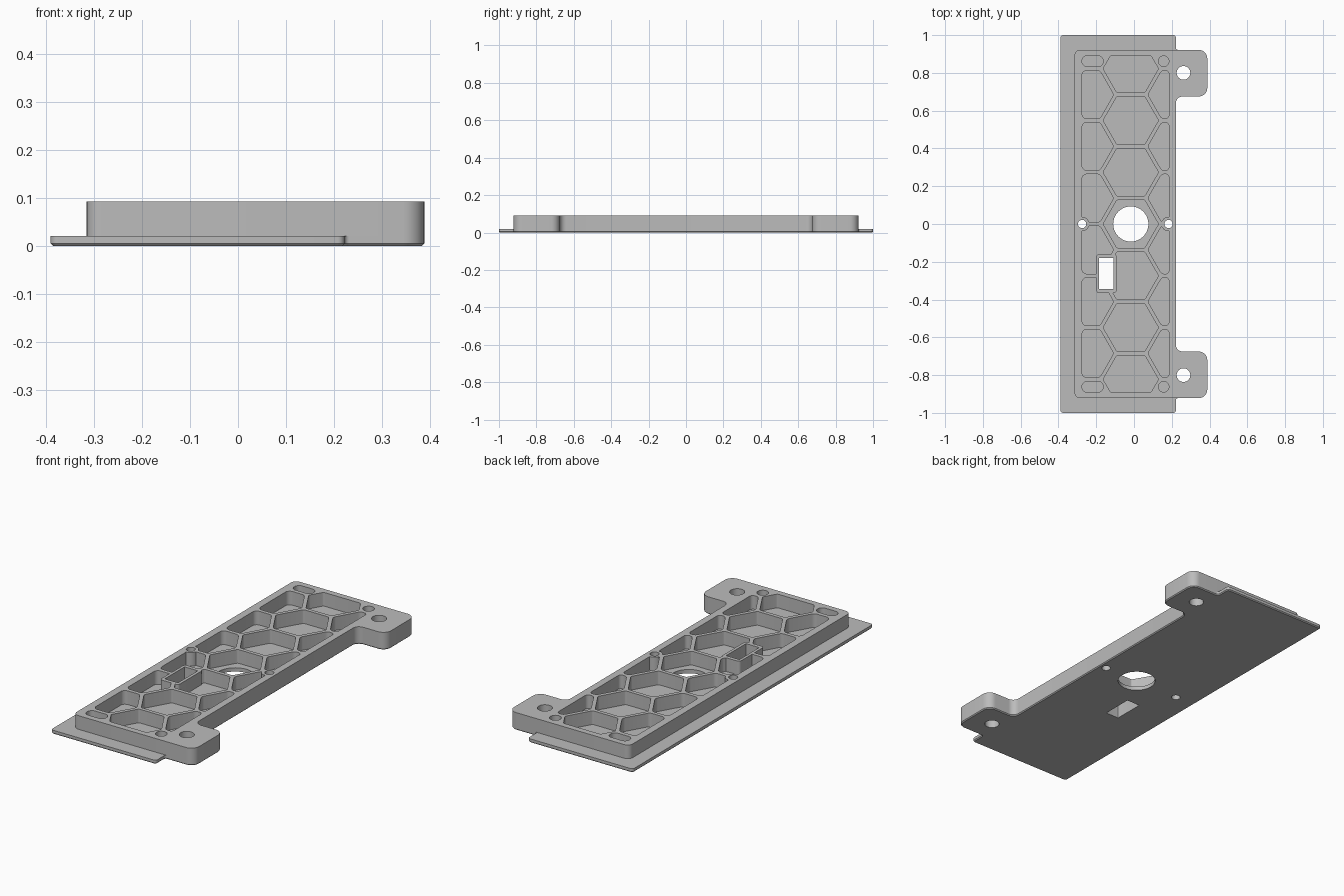
import bpy, bmesh, math
from mathutils import Vector

if "Cube" in bpy.data.objects:
    bpy.data.objects.remove(bpy.data.objects["Cube"])

FLOOR, TOP = 0.02, 0.092
PITCH, APOTHEM, MID_X = 0.274, 0.127, -0.017
LEFT, RIGHT, END = -0.275, 0.185, 0.89

grey = bpy.data.materials.new("plain grey")
grey.use_nodes = True
grey.diffuse_color = (0.5, 0.5, 0.5, 1)
grey.node_tree.nodes["Principled BSDF"].inputs["Base Color"].default_value = (0.5, 0.5, 0.5, 1)


def rounded(corners):
    """Outline from (x, y, radius) corners, each replaced by an arc."""
    out, n = [], len(corners)
    for i, (x, y, r) in enumerate(corners):
        p = Vector((x, y))
        a = Vector(corners[i - 1][:2]) - p
        b = Vector(corners[(i + 1) % n][:2]) - p
        half = a.angle(b) / 2
        t = min(r / math.tan(half), 0.49 * a.length, 0.49 * b.length)
        r = t * math.tan(half)
        a.normalize()
        b.normalize()
        centre = p + (a + b).normalized() * (r / math.sin(half))
        start, stop = p + a * t - centre, p + b * t - centre
        turn = start.angle_signed(stop)
        first = math.atan2(start.y, start.x)
        steps = max(2, math.ceil(abs(turn) / 0.22))
        for k in range(steps + 1):
            ang = first - turn * k / steps
            out.append(centre + Vector((math.cos(ang), math.sin(ang))) * r)
    return out


def box(x0, x1, y0, y1, r):
    return rounded([(x0, y0, r), (x1, y0, r), (x1, y1, r), (x0, y1, r)])


def disc(x, y, r, n=48):
    return [Vector((x + r * math.cos(math.tau * k / n), y + r * math.sin(math.tau * k / n)))
            for k in range(n)]


def clip(poly, axis, limit, sign):
    """Keep the part of a convex outline where sign * (coordinate - limit) <= 0."""
    out = []
    for i, q in enumerate(poly):
        p = poly[i - 1]
        dp, dq = sign * (p[axis] - limit), sign * (q[axis] - limit)
        if dp * dq < 0:
            out.append(p.lerp(q, dp / (dp - dq)))
        if dq <= 0:
            out.append(q)
    return out


def hex_pocket(x, y, r):
    big = APOTHEM / math.cos(math.pi / 6)
    poly = disc(x, y, big, 6)
    for axis, limit, sign in ((0, LEFT, -1), (0, RIGHT, 1), (1, -END, -1), (1, END, 1)):
        poly = clip(poly, axis, limit, sign)
    return rounded([(p.x, p.y, r) for p in poly])


def prism(name, outlines, z0, z1, chamfer=0):
    bm = bmesh.new()
    for line in outlines:
        face = bm.faces.new([bm.verts.new((p.x, p.y, z0)) for p in line])
        up = bmesh.ops.extrude_face_region(bm, geom=[face])["geom"]
        bmesh.ops.translate(bm, vec=(0, 0, z1 - z0),
                            verts=[v for v in up if isinstance(v, bmesh.types.BMVert)])
    bmesh.ops.recalc_face_normals(bm, faces=bm.faces)
    if chamfer:
        rim = [e for e in bm.edges if all(abs(v.co.z - z0) < 1e-5 for v in e.verts)]
        bmesh.ops.bevel(bm, geom=rim, offset=chamfer, segments=1, affect='EDGES')
    mesh = bpy.data.meshes.new(name)
    bm.to_mesh(mesh)
    bm.free()
    obj = bpy.data.objects.new(name, mesh)
    bpy.context.collection.objects.link(obj)
    mesh.materials.append(grey)
    return obj


def cut(target, cutter):
    mod = target.modifiers.new("cut", 'BOOLEAN')
    mod.operation, mod.solver, mod.object = 'DIFFERENCE', 'EXACT', cutter
    bpy.context.view_layer.objects.active = target
    bpy.ops.object.modifier_apply(modifier=mod.name)


def mirrored(half):
    return rounded(half + [(x, -y, r) for x, y, r in reversed(half)])


# Base plate and raised body share the two mounting tabs
tab = [(0.222, 0.675, 0.035), (0.388, 0.675, 0.045), (0.388, 0.922, 0.045)]
plate = prism("base_plate", [mirrored(tab + [(0.222, 0.922, 0.01), (0.222, 1, 0.015),
                                             (-0.39, 1, 0.015)])], 0, FLOOR, 0.005)
body = prism("lattice_body", [mirrored(tab + [(-0.315, 0.922, 0.03)])], FLOOR, TOP)

# Honeycomb pockets: whole cells in the middle, clipped cells along both sides
pockets = [hex_pocket(MID_X, j * PITCH, 0.012) for j in range(-3, 4)]
column = PITCH * math.cos(math.pi / 6)
for j in range(-3, 3):
    for side in (-1, 1):
        pockets.append(hex_pocket(MID_X + side * column, (j + 0.5) * PITCH, 0.025))
for s in (-1, 1):
    pockets.append(box(LEFT, -0.163, s * 0.862 - 0.028, s * 0.862 + 0.028, 0.026))
    pockets.append(disc(0.157, s * 0.862, 0.028))
pocket_cutter = prism("pocket_cutter", pockets, -0.1, 0.2)

# Material kept around the slot and the two small holes
small_holes = [(LEFT, 0), (0.183, 0)]
slot_rim = prism("slot_rim_keeper", [box(-0.2, -0.092, -0.365, -0.16, 0.015)], -0.2, 0.3)
bosses = prism("boss_keeper", [disc(x, y, 0.038) for x, y in small_holes], -0.2, 0.3)
cut(pocket_cutter, slot_rim)
cut(pocket_cutter, bosses)
cut(body, pocket_cutter)

# Through holes: centre bore, small holes, tab holes, slot
holes = [disc(MID_X, 0, 0.093, 64), box(-0.185, -0.108, -0.345, -0.18, 0.003)]
holes += [disc(x, y, 0.022) for x, y in small_holes]
holes += [disc(0.262, s * 0.8, 0.036) for s in (-1, 1)]
hole_cutter = prism("hole_cutter", holes, -0.2, 0.3)
cut(body, hole_cutter)
cut(plate, hole_cutter)

for helper in (pocket_cutter, slot_rim, bosses, hole_cutter):
    bpy.data.objects.remove(helper)

# Smooth the curved walls, keep edges sharp
bpy.ops.object.select_all(action='DESELECT')
for obj in (plate, body):
    obj.select_set(True)
bpy.context.view_layer.objects.active = body
bpy.ops.object.shade_smooth_by_angle(angle=math.radians(30))
